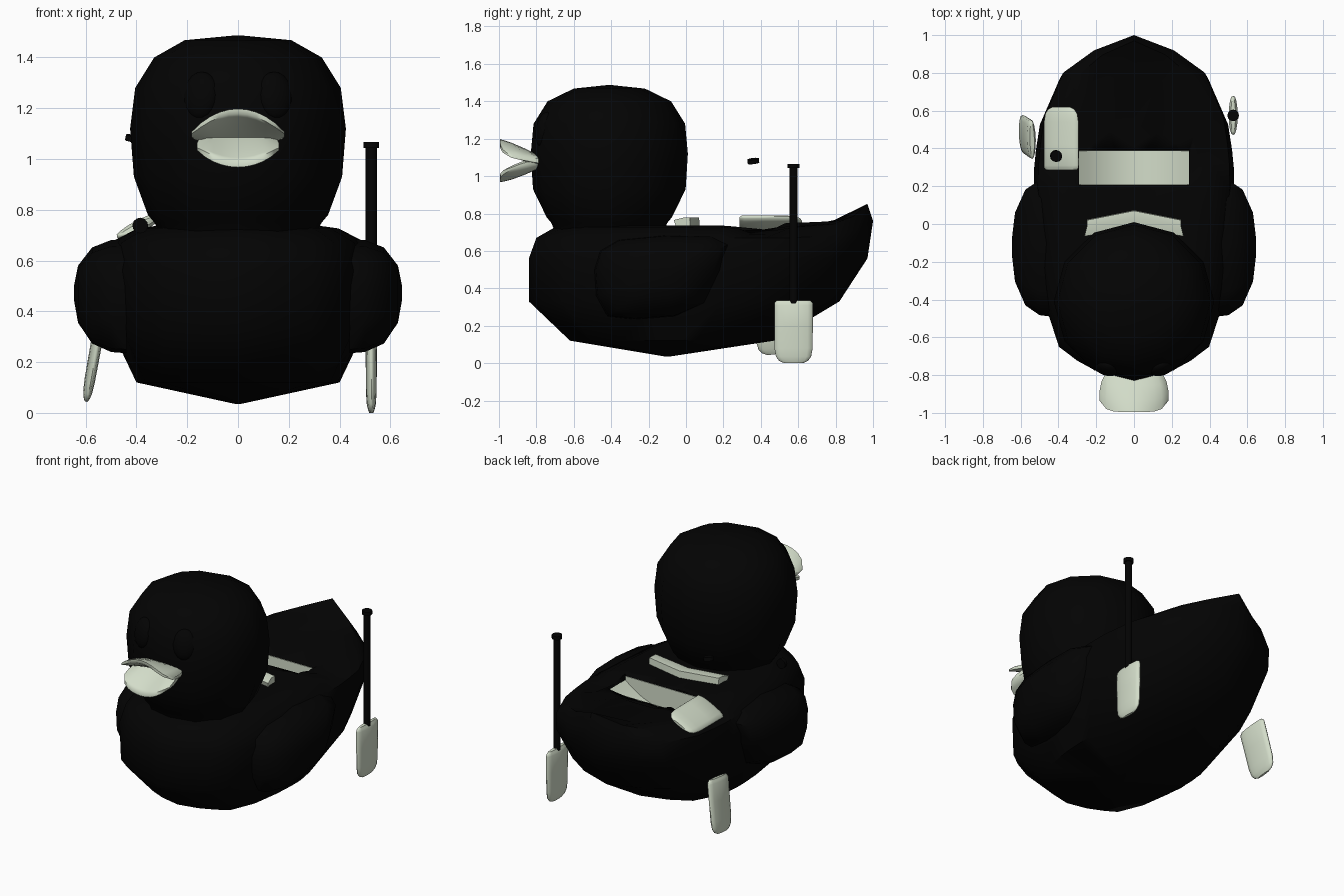
import bpy, bmesh, math
from mathutils import Matrix, Vector

if "Cube" in bpy.data.objects:
    bpy.data.objects.remove(bpy.data.objects["Cube"])

def material(name, rgb):
    m = bpy.data.materials.new(name)
    m.diffuse_color = (*rgb, 1)
    m.use_nodes = True
    m.node_tree.nodes["Principled BSDF"].inputs["Base Color"].default_value = m.diffuse_color
    return m

BLACK = material("black", (0.001, 0.001, 0.001))
PALE = material("pale grey green", (0.65, 0.72, 0.585))

def finish(name, bm, mat, angle=50):
    bmesh.ops.remove_doubles(bm, verts=bm.verts, dist=0.0005)
    bmesh.ops.recalc_face_normals(bm, faces=bm.faces)
    me = bpy.data.meshes.new(name)
    bm.to_mesh(me)
    bm.free()
    ob = bpy.data.objects.new(name, me)
    bpy.context.collection.objects.link(ob)
    me.materials.append(mat)
    bpy.ops.object.select_all(action='DESELECT')
    ob.select_set(True)
    bpy.context.view_layer.objects.active = ob
    bpy.ops.object.shade_smooth_by_angle(angle=math.radians(angle))
    return ob

def loft(name, rings, mat, angle=50, matrix=None):
    """Skin closed rings of equal length and cap both ends."""
    bm = bmesh.new()
    rows = [[bm.verts.new(p) for p in r] for r in rings]
    n = len(rings[0])
    for a, b in zip(rows, rows[1:]):
        for i in range(n):
            j = (i + 1) % n
            bm.faces.new((a[i], a[j], b[j], b[i]))
    bm.faces.new(rows[0][::-1])
    bm.faces.new(rows[-1])
    if matrix:
        bm.transform(matrix)
    return finish(name, bm, mat, angle)

def ellipse(rx, ry, cx, cy, z, n=12):
    return [(cx + rx * math.sin(2 * math.pi * i / n), cy + ry * math.cos(2 * math.pi * i / n), z)
            for i in range(n)]

# Hull: stacked plan outlines, with the stern lifted into a tail
half = [(0, -1), (.32, -.95), (.57, -.87), (.75, -.79), (.91, -.5), (.98, -.15), (1, .1),
        (1, .24), (.98, .36), (.94, .51), (.74, .78), (.42, .91), (0, 1)]
outline = half + [(-x, t) for x, t in half[-2:0:-1]]

def hull_ring(z, yf, yb, w, lift):
    ring = []
    for x, t in outline:
        y = (yf + yb) / 2 + t * (yb - yf) / 2
        dip = 0.05 * math.exp(-((y - .39) / .10) ** 2) if z > .7 else 0
        ring.append((x * w, y, z + lift * max(0, t) ** 8 - dip))
    return ring

hull_rows = [(.035, -.11, -.09, .01, 0), (.12, -.62, .47, .40, 0), (.33, -.84, .82, .50, 0),
             (.56, -.84, .97, .53, 0), (.67, -.80, 1.0, .505, .09), (.727, -.70, .97, .40, .125),
             (.735, -.60, .82, .34, .025), (.737, -.4, .53, .30, .018), (.737, -.3, .41, .26, 0),
             (.735, -.2, .3, .1, 0)]
hull = loft("hull", [hull_ring(*r) for r in hull_rows], BLACK)

# Recess in the deck that holds the bench
bm = bmesh.new()
bmesh.ops.create_cube(bm, size=1, matrix=Matrix.Translation((0, .298, .77)) @ Matrix.Diagonal((.58, .185, .44, 1)))
cutter = finish("recess_cutter", bm, BLACK)
cutter.hide_render = True
cut = hull.modifiers.new("recess", 'BOOLEAN')
cut.operation = 'DIFFERENCE'
cut.solver = 'EXACT'
cut.object = cutter
bpy.context.view_layer.objects.active = hull
bpy.ops.object.modifier_apply(modifier="recess")
bpy.data.objects.remove(cutter)

# Head
head_rows = [(.70, .30, .29), (.75, .33, .31), (.78, .355, .335), (.93, .41, .408), (1.12, .425, .42),
             (1.28, .405, .405), (1.40, .33, .33), (1.468, .21, .19), (1.487, .01, .01)]
loft("head", [ellipse(rx, ry, 0, -.41, z) for z, rx, ry in head_rows], BLACK)

# Eyes
for s, side in ((-1, "left"), (1, "right")):
    bm = bmesh.new()
    bmesh.ops.create_uvsphere(bm, u_segments=16, v_segments=10, radius=1,
        matrix=Matrix.Translation((s * .147, -.757, 1.25)) @ Matrix.Rotation(s * .35, 4, 'Z')
        @ Matrix.Rotation(-.2, 4, 'X') @ Matrix.Diagonal((.072, .042, .095, 1)))
    finish(side + "_eye", bm, BLACK)

# Open bill: two curved, tapering lips
def lip(name, width, z_tip, droop, thick):
    rings = []
    for u in [-1 + i / 5 for i in range(11)]:
        top, low = [], []
        for v in (0, .35, .7, .92, 1):
            y = -.78 - (.215 - .06 * u ** 6) * v
            x = u * width * (.8 + .2 * math.sin(min(v, .7) / .7 * math.pi / 2))
            z = 1.08 + (z_tip - 1.08) * v + droop * u * u * v
            th = thick * (1 - .65 * v ** 3) * (1 - .6 * u ** 6)
            top.append((x, y, z + th))
            low.append((x, y, z - th))
        rings.append(top + low[::-1])
    loft(name, rings, PALE, 60)

lip("upper_bill", .183, 1.188, -.085, .028)
lip("lower_bill", .162, .98, .06, .036)

# Wings: domed side outlines
wing = [(-.49, .50), (-.46, .60), (-.36, .66), (-.1, .685), (.14, .68), (.24, .64), (.20, .50),
        (.10, .32), (-.06, .25), (-.28, .235), (-.42, .25), (-.48, .36)]
for s, side in ((-1, "left"), (1, "right")):
    rings = []
    for x, k in ((.44, 1), (.50, .98), (.575, .84), (.63, .5), (.645, .15)):
        rings.append([(s * x, -.12 + (y + .12) * k, .475 + (z - .475) * k) for y, z in wing])
    loft(side + "_wing", rings, BLACK)

# Bench: a sagging trough lining the recess
rings = []
for i in range(13):
    x = -.29 + .58 * i / 12
    z = .695 - .12 * (1 - (x / .29) ** 2)
    rings.append([(x, .205, .72), (x, .209, .72), (x, .209, z), (x, .386, z), (x, .386, .692),
                  (x, .39, .692), (x, .39, z - .03), (x, .205, z - .03)])
loft("bench", rings, PALE, 40)

# Chevron dashboard behind the head
rings = []
for x, back, front in ((-.25, .02, -.065), (0, .07, -.02), (.25, .02, -.065)):
    rings.append([(x, back, .778), (x, back - .035, .778), (x * 1.05, front, .765),
                  (x, front + .02, .70), (x, back + .005, .70)])
loft("dashboard", rings, PALE, 30)

# Oars: local z runs from blade tip to grip, local y is the blade width
def oar(name, matrix, with_shaft):
    rings = []
    for z, w, t in ((0, .05, .008), (.012, .077, .013), (.035, .094, .018), (.08, .102, .021),
                    (.20, .103, .022), (.31, .103, .024), (.322, .103, .018), (.335, .09, .012)):
        ring = ellipse(t, w, 0, 0, z, 16)
        rings.append([(x, max(-w, min(w, y * 1.04)), z) for x, y, z in ring])
    loft(name + "_blade", rings, PALE, 50, matrix)
    loft(name + "_grip", [ellipse(.031, .031, 0, 0, z) for z in (1.043, 1.066)], BLACK, 40, matrix)
    if with_shaft:
        loft(name + "_shaft", [ellipse(.022, .022, 0, 0, z) for z in (.32, 1.05)], BLACK, 40, matrix)

def frame(tip, axis, width):
    z = Vector(axis).normalized()
    x = Vector(width).cross(z).normalized()
    y = z.cross(x)
    m = Matrix((x, y, z)).transposed().to_4x4()
    m.translation = Vector(tip)
    return m

oar("right_oar", frame((.525, .575, 0), (0, 0, 1), (0, 1, 0)), True)
oar("left_oar", frame((-.598, .485, .05), (.188, -.127, 1.045), (-.03, 1, .1)), False)
oar("spare_oar", frame((-.385, .62, .738), (0, -1, 0), (.88, 0, .44)), False)
